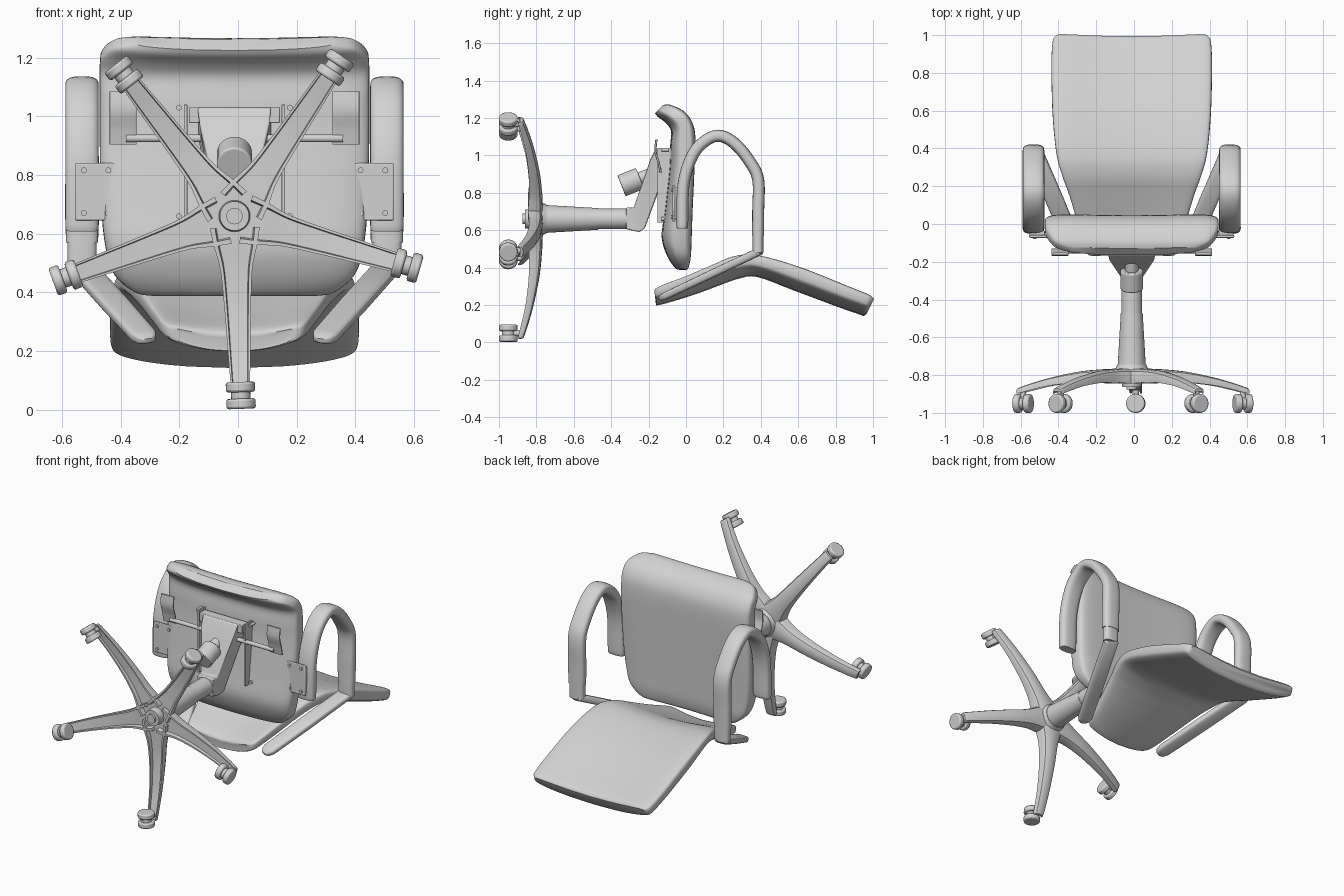
import bpy, bmesh
from math import sin, cos, pi, radians, copysign
from mathutils import Vector as V

cube = bpy.data.objects.get("Cube")
if cube:
    bpy.data.objects.remove(cube)

CX = -0.012           # the chair's own centre line
HUB_Z = 0.66          # axis of the column
X, Y, Z = V((1, 0, 0)), V((0, 1, 0)), V((0, 0, 1))

grey = bpy.data.materials.new("plain_grey")
grey.use_nodes = True
grey.diffuse_color = (0.65, 0.65, 0.65, 1)
grey.node_tree.nodes["Principled BSDF"].inputs["Base Color"].default_value = (0.65, 0.65, 0.65, 1)


def finish(name, bm, bevel=0):
    bmesh.ops.recalc_face_normals(bm, faces=bm.faces)
    mesh = bpy.data.meshes.new(name)
    bm.to_mesh(mesh)
    bm.free()
    mesh.materials.append(grey)
    ob = bpy.data.objects.new(name, mesh)
    bpy.context.collection.objects.link(ob)
    if bevel:
        mod = ob.modifiers.new("round_edges", "BEVEL")
        mod.width, mod.segments, mod.limit_method = bevel, 2, "ANGLE"
    bpy.ops.object.select_all(action="DESELECT")
    ob.select_set(True)
    bpy.context.view_layer.objects.active = ob
    bpy.ops.object.shade_smooth_by_angle(angle=radians(35))
    return ob


def smooth_rows(rows, steps=4):
    """Catmull-Rom interpolation of number tuples."""
    out = []
    for i in range(len(rows) - 1):
        quad = [rows[max(i - 1, 0)], rows[i], rows[i + 1], rows[min(i + 2, len(rows) - 1)]]
        for s in range(steps):
            t = s / steps
            out.append([b + t / 2 * (c - a + t * (2*a - 5*b + 4*c - d + t * (3*(b - c) + d - a)))
                        for a, b, c, d in zip(*quad)])
    return out + [list(rows[-1])]


def oval(power, n=40):
    """Rounded-rectangle section in the unit square."""
    f = lambda c: copysign(abs(c) ** (2 / power), c)
    return [(f(cos(2*pi*i/n)), f(sin(2*pi*i/n))) for i in range(n)]


def loft(name, rings, section, bow=0):
    """Skin sections along (centre, half width, half height) rings."""
    bm = bmesh.new()
    loops = [[bm.verts.new(c + u*a + v*b + v.normalized()*bow*a*a) for a, b in section]
             for c, u, v in rings]
    n = len(section)
    for p, q in zip(loops, loops[1:]):
        for i in range(n):
            bm.faces.new((p[i], p[(i+1) % n], q[(i+1) % n], q[i]))
    bm.faces.new(loops[0])
    bm.faces.new(loops[-1])
    return finish(name, bm)


def cushion(name, rows, bow):
    """Rows of upper y, z, lower y, z and half width."""
    rings = []
    for yt, zt, yb, zb, w in smooth_rows(rows):
        top, low = V((CX, yt, zt)), V((CX, yb, zb))
        rings.append(((top + low) / 2, X * w, (top - low) / 2))
    return loft(name, rings, oval(4.5, 56), bow)


def rod(name, a, b, r1, r2=None, bevel=0, sides=32):
    a, b = V(a), V(b)
    bm = bmesh.new()
    bmesh.ops.create_cone(bm, cap_ends=True, segments=sides, radius1=r1,
                          radius2=r1 if r2 is None else r2, depth=(b - a).length)
    bm.transform(Z.rotation_difference(b - a).to_matrix().to_4x4())
    bmesh.ops.translate(bm, verts=bm.verts, vec=(a + b) / 2)
    return finish(name, bm, bevel)


def box(name, centre, size, bevel=0.004):
    bm = bmesh.new()
    bmesh.ops.create_cube(bm, size=1)
    bmesh.ops.scale(bm, verts=bm.verts, vec=size)
    bmesh.ops.translate(bm, verts=bm.verts, vec=centre)
    return finish(name, bm, bevel)


# Seat, from the drooping front lip to the rear edge
cushion("seat", [
    (-.13, 1.262, -.165, 1.225, .34), (-.09, 1.265, -.15, 1.205, .41),
    (-.02, 1.235, -.11, 1.175, .453), (.025, 1.18, -.08, 1.13, .46),
    (.045, 1.1, -.085, 1.05, .46), (.04, .93, -.09, .93, .46),
    (.03, .7, -.115, .7, .455), (.025, .55, -.13, .56, .44),
    (.02, .46, -.10, .46, .41), (.005, .40, -.06, .40, .34),
    (-.01, .388, -.035, .388, .28)], .018)

# Backrest, from the narrow lower end to the wide upper end
cushion("backrest", [
    (-.163, .235, -.16, .205, .19), (-.15, .27, -.14, .20, .24),
    (0, .33, .03, .25, .285), (.15, .395, .18, .305, .33),
    (.26, .44, .28, .34, .37), (.38, .445, .38, .35, .40),
    (.6, .385, .57, .28, .42), (.85, .285, .81, .19, .425),
    (.96, .24, .925, .15, .42), (.985, .225, .95, .142, .41),
    (.994, .21, .967, .155, .395)], .038)

# Armrests with their supports and mounting plates
arm_path = smooth_rows([
    (-.02, .615, .05, .02), (-.02, .63, .057, .032), (-.013, .845, .057, .032),
    (.03, .99, .057, .032), (.093, 1.07, .057, .032), (.174, 1.105, .057, .032),
    (.26, 1.064, .057, .032), (.34, .968, .057, .032), (.386, .87, .057, .032),
    (.386, .7, .057, .032), (.385, .57, .055, .032)], 5)
for side, word in ((1, "left"), (-1, "right")):
    ax = CX + side * .52
    rings = []
    for i, (y, z, w, t) in enumerate(arm_path):
        p, q = arm_path[max(i - 1, 0)], arm_path[min(i + 1, len(arm_path) - 1)]
        along = V((0, q[0] - p[0], q[1] - p[1])).normalized()
        rings.append((V((ax, y, z)), X * w, X.cross(along) * t))
    loft(word + "_armrest", rings, oval(2.8, 28))
    loft(word + "_arm_sleeve", [(V((ax, .385, z)), X * .05, Y * .029) for z in (.575, .48)],
         oval(2.8, 28))

    a, b = V((ax, .39, .485)), V((CX + side * .295, -.14, .235))
    along = (b - a).normalized()
    flat = along.cross(V((0, -.44, .9))).normalized()
    up = flat.cross(along)
    loft(word + "_arm_support",
         [(a.lerp(b, t), flat * w, up * h) for t, w, h in
          ((-.02, .035, .015), (0, .046, .022), (.5, .048, .022), (.93, .045, .02),
           (.98, .033, .016), (1, .015, .008))], oval(3.5, 28))

    px = CX + side * .472
    box(word + "_arm_plate", (px, -.066, .743), (.142, .014, .195))
    box(word + "_arm_spacer", (CX + side * .5, -.05, .743), (.08, .03, .17))
    for dx in (-.042, .042):
        for dz in (-.073, .073):
            rod(word + "_plate_screw", (px + dx, -.08, .743 + dz), (px + dx, -.07, .743 + dz),
                .01, sides=12)

    # Slide rail and curved lever paddle under the seat
    rx = CX + side * .167
    box(word + "_seat_rail", (rx, -.115, .84), (.012, .075, .4), .002)
    for z in (.66, 1.03):
        rod(word + "_rail_screw", (rx + side * .022, -.13, z), (rx + side * .022, -.09, z),
            .01, sides=12)
    paddle = smooth_rows([(-.135, .905), (-.146, .96), (-.163, 1.02), (-.158, 1.085)])
    loft(word + "_lever_paddle",
         [(V((CX + side * .38, y, z)), X * .046, Y * .006) for y, z in paddle], oval(6, 24))

rod("lever_rod", (CX - .37, -.142, .925), (CX + .37, -.142, .925), .013)

# Tilt mechanism: a wedge that widens towards the seat
outline = [(-.32, .605, .055), (-.25, .59, .055), (-.22, .61, .07), (-.10, .93, .125),
           (-.10, 1.03, .125), (-.165, 1.03, .125), (-.19, .98, .12), (-.28, .72, .06),
           (-.32, .72, .055)]
bm = bmesh.new()
walls = [[bm.verts.new((CX + s * w, y, z)) for y, z, w in outline] for s in (-1, 1)]
for i in range(len(outline)):
    j = (i + 1) % len(outline)
    bm.faces.new((walls[0][i], walls[0][j], walls[1][j], walls[1][i]))
caps = [bm.faces.new(w) for w in walls]
bmesh.ops.triangulate(bm, faces=caps)
finish("tilt_housing", bm, .006)
box("seat_bracket", (CX, -.13, 1.005), (.31, .06, .055))
rod("knob_stem", (CX, -.26, .87), (CX, -.13, .92), .035)
rod("tension_knob", (CX, -.345, .837), (CX, -.245, .877), .06, bevel=.006)

# Column
for name, y1, y2, r1, r2 in (("hub_flare", -.81, -.745, .105, .077),
                             ("column_cover", -.745, -.47, .074, .058),
                             ("column_tube", -.47, -.26, .055, .055),
                             ("hub_socket", -.862, -.80, .05, .055),
                             ("hub_pin", -.875, -.85, .028, .028)):
    rod(name, (CX, y1, HUB_Z), (CX, y2, HUB_Z), r1, r2)

# Five-legged base with hollow undersides, and twin-wheel casters
channel = [(-1, -1), (-1, .1), (-.85, .65), (-.5, .92), (0, 1), (.5, .92), (.85, .65), (1, .1),
           (1, -1), (.8, -1), (.74, -.3), (-.74, -.3), (-.8, -1)]
leg_rows = smooth_rows([
    (.04, -.765, -.845, .085), (.1, -.766, -.845, .074), (.18, -.77, -.84, .055),
    (.3, -.782, -.84, .046), (.45, -.812, -.856, .039), (.56, -.842, -.88, .034),
    (.625, -.864, -.896, .032), (.64, -.872, -.896, .028)])
for k in range(5):
    turn = radians(34 + 72 * k)
    out = V((sin(turn), 0, cos(turn)))
    across = Y.cross(out)
    hub = V((CX, 0, HUB_Z))
    loft("base_leg", [(hub + out * r + Y * (t + b) / 2, across * w, Y * (t - b) / 2)
                      for r, t, b, w in leg_rows], channel)
    c = hub + out * .612 - Y * .95
    rod("caster_stem", c, c + Y * .07, .016, sides=16)
    rod("caster_axle", c - out * .03, c + out * .03, .033, sides=20)
    for s in (-1, 1):
        rod("caster_wheel", c + out * s * .011, c + out * s * .046, .05, bevel=.008)
